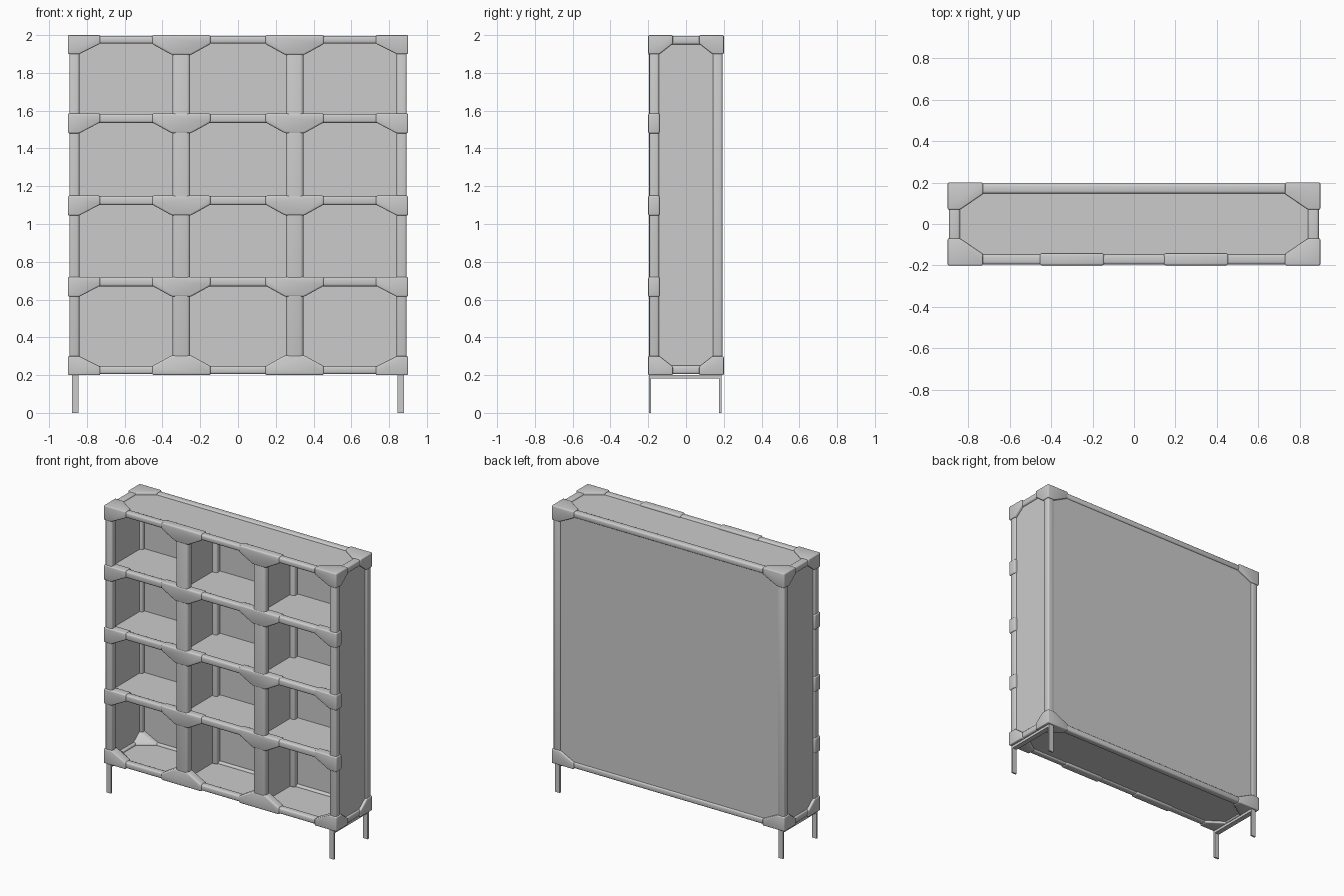
import bpy, bmesh
from itertools import product

if "Cube" in bpy.data.objects:
    bpy.data.objects.remove(bpy.data.objects["Cube"])


def finish(bm, name, bevel=0.0, segments=3):
    bmesh.ops.recalc_face_normals(bm, faces=bm.faces[:])
    if bevel:
        bmesh.ops.bevel(bm, geom=bm.edges[:], offset=bevel, segments=segments,
                        profile=0.5, affect='EDGES', clamp_overlap=True)
    me = bpy.data.meshes.new(name)
    bm.to_mesh(me)
    bm.free()
    ob = bpy.data.objects.new(name, me)
    bpy.context.collection.objects.link(ob)
    bpy.ops.object.select_all(action='DESELECT')
    bpy.context.view_layer.objects.active = ob
    ob.select_set(True)
    if bevel:
        bpy.ops.object.shade_smooth_by_angle(angle=0.7)
    return ob


def box_points(x, y, z):
    return list(product(x, y, z))


def hull(name, points, bevel=0.0):
    bm = bmesh.new()
    for p in points:
        bm.verts.new(p)
    res = bmesh.ops.convex_hull(bm, input=bm.verts[:])
    inner = [g for g in res["geom_interior"] if isinstance(g, bmesh.types.BMVert)]
    bmesh.ops.delete(bm, geom=inner, context='VERTS')
    bmesh.ops.dissolve_limit(bm, angle_limit=0.02, verts=bm.verts[:], edges=bm.edges[:])
    return finish(bm, name, bevel)


def box(name, x, y, z, bevel=0.0):
    return hull(name, box_points(x, y, z), bevel)


def prism(name, profile, y0, y1, bevel):
    return hull(name, [(x, y, z) for x, z in profile for y in (y0, y1)], bevel)


LEVELS = (0.72, 1.15, 1.585)   # top of each intermediate rail

# outer frame tubes
for s in (-1, 1):
    for t in (-1, 1):
        box("corner_post", (s * .84, s * .893), (t * .142, t * .193), (.25, 1.95), .012)
    for z in ((.205, .25), (1.95, 1.995)):
        box("side_rail", (s * .84, s * .893), (-.15, .15), z, .012)
for t in (-1, 1):
    for z in ((.205, .247), (1.955, 1.995)):
        box("long_rail", (-.85, .85), (t * .147, t * .195), z, .012)

# eight solid corner connectors
for s, t, top in product((-1, 1), (-1, 1), (False, True)):
    za, zs, zl = (2.0, 1.955, 1.9) if top else (.2, .245, .3)
    pts = (box_points((s * .9, s * .73), (t * .2, t * .145), (za, zs))
           + box_points((s * .9, s * .84), (t * .2, t * .07), (za, zs))
           + box_points((s * .9, s * .84), (t * .2, t * .14), (za, zl)))
    hull("corner_connector", pts, .006)

# front rails, shelves and connectors at the ends of each rail
for z in LEVELS:
    box("front_rail", (-.85, .85), (-.195, -.148), (z - .05, z - .003), .012)
    box("shelf", (-.875, .875), (-.16, .17), (z - .035, z - .012))
    for s in (-1, 1):
        prism("rail_end_connector",
              [(s * .9, z), (s * .73, z), (s * .73, z - .047),
               (s * .84, z - .105), (s * .9, z - .105)], -.2, -.14, .008)

# inner posts, dividers and tee connectors
for x in (-.3, .3):
    box("front_inner_post", (x - .047, x + .047), (-.197, -.14), (.23, 1.97), .018)
    box("back_inner_post", (x - .045, x + .045), (.13, .172), (.23, 1.96), .012)
    box("divider", (x - .01, x + .01), (-.15, .15), (.22, 1.97))
    for z, d in [(l, -1) for l in LEVELS] + [(2.0, -1), (.2, 1)]:
        prism("tee_connector",
              [(x - .155, z), (x + .155, z), (x + .155, z + d * .047),
               (x + .05, z + d * .105), (x - .05, z + d * .105),
               (x - .155, z + d * .047)], -.2, -.142, .01)

# enclosing panels
for s in (-1, 1):
    box("side_panel", (s * .86, s * .882), (-.165, .17), (.22, 1.98))
box("back_panel", (-.87, .87), (.168, .186), (.22, 1.98))
box("top_panel", (-.87, .87), (-.165, .175), (1.965, 1.985))
box("bottom_panel", (-.87, .87), (-.165, .175), (.215, .235))

# bent flat-bar legs
for s in (-1, 1):
    x = (s * .845, s * .88)
    box("leg_crossbar", x, (-.195, .185), (.182, .2))
    for y in ((-.197, -.185), (.175, .187)):
        box("leg", x, y, (0, .2))
